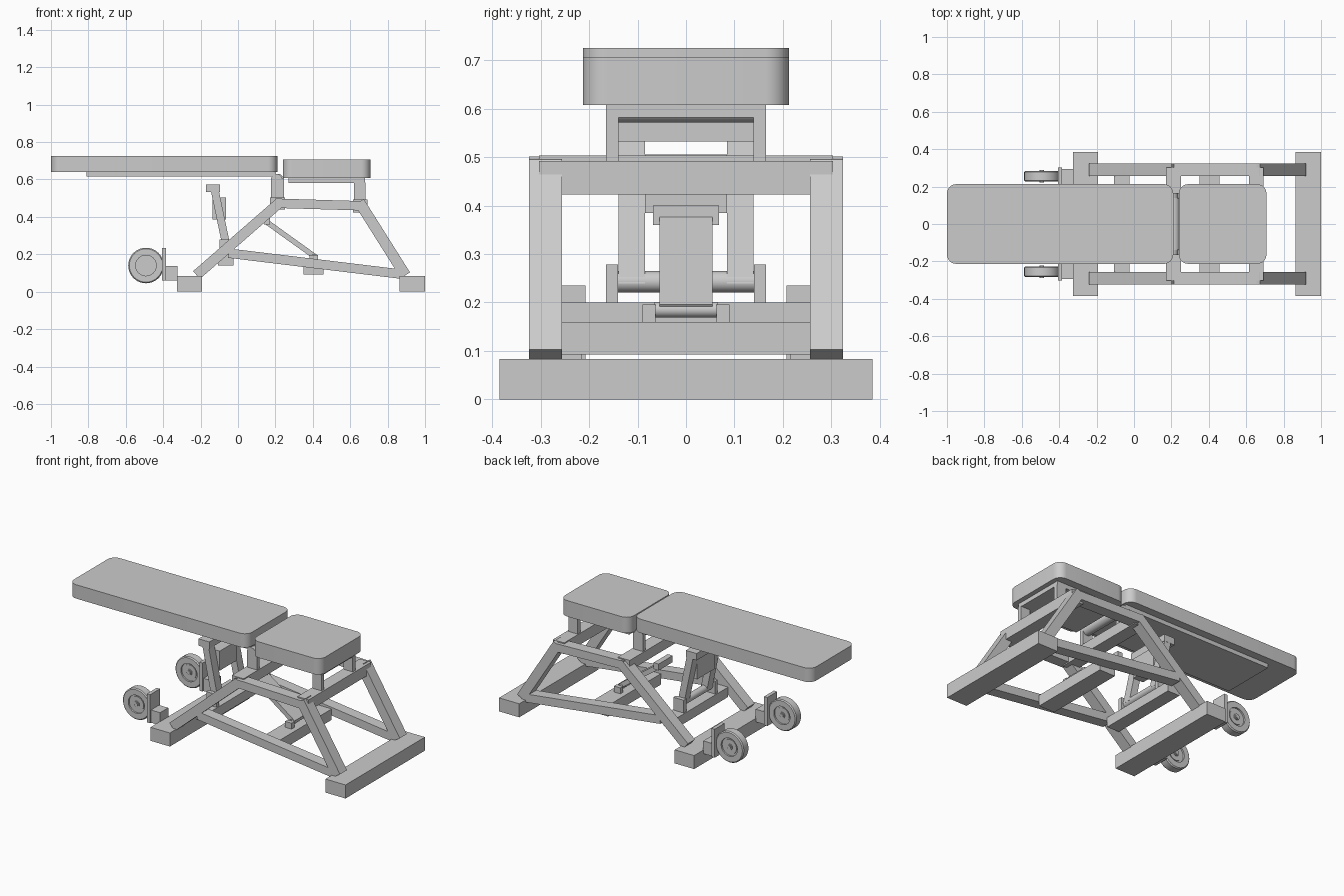
import bpy, bmesh
from math import atan2, hypot, pi, cos, sin
from mathutils import Matrix, Vector

if "Cube" in bpy.data.objects:
    bpy.data.objects.remove(bpy.data.objects["Cube"])


def finish(name, bm, smooth=False):
    bmesh.ops.recalc_face_normals(bm, faces=bm.faces)
    me = bpy.data.meshes.new(name)
    bm.to_mesh(me)
    bm.free()
    ob = bpy.data.objects.new(name, me)
    bpy.context.collection.objects.link(ob)
    if smooth:
        bpy.context.view_layer.objects.active = ob
        ob.select_set(True)
        bpy.ops.object.shade_smooth_by_angle()
        ob.select_set(False)
    return ob


def box(name, x, y, z, corner=0):
    """Box from ranges; corner rounds the upright edges."""
    bm = bmesh.new()
    bmesh.ops.create_cube(bm, size=1)
    for v in bm.verts:
        v.co = Vector([(r[0] + r[1]) / 2 + c * (r[1] - r[0]) for r, c in zip((x, y, z), v.co)])
    if corner:
        up = [e for e in bm.edges if abs(e.verts[0].co.z - e.verts[1].co.z) > 0.001]
        bmesh.ops.bevel(bm, geom=up, offset=corner, segments=8, profile=0.5, affect='EDGES')
    return finish(name, bm, corner > 0)


def beam(name, a, b, thick, y):
    """Bar in the xz plane from a to b, with a y range."""
    dx, dz = b[0] - a[0], b[1] - a[1]
    bm = bmesh.new()
    bmesh.ops.create_cube(bm, size=1)
    m = (Matrix.Translation(((a[0] + b[0]) / 2, (y[0] + y[1]) / 2, (a[1] + b[1]) / 2))
         @ Matrix.Rotation(-atan2(dz, dx), 4, 'Y')
         @ Matrix.Diagonal((hypot(dx, dz), y[1] - y[0], thick, 1)))
    bm.transform(m)
    return finish(name, bm)


def rod(name, x, z, r, y):
    bm = bmesh.new()
    bmesh.ops.create_cone(bm, cap_ends=True, segments=32, radius1=r, radius2=r, depth=y[1] - y[0])
    bm.transform(Matrix.Translation((x, (y[0] + y[1]) / 2, z)) @ Matrix.Rotation(pi / 2, 4, 'X'))
    return finish(name, bm, True)


def wheel(name, x, y, z, n=40):
    """Lathed wheel with a recessed disc and a raised hub."""
    half = [(0.018, 0.028), (0.018, 0.022), (0.045, 0.022), (0.045, 0.018), (0.055, 0.018),
            (0.055, 0.028), (0.089, 0.028), (0.095, 0.022)]
    prof = half + [(r, -w) for r, w in reversed(half)]
    bm = bmesh.new()
    rings = [[bm.verts.new((x + r * cos(2 * pi * i / n), y + w, z + r * sin(2 * pi * i / n)))
              for i in range(n)] for r, w in prof]
    for a, b in zip(rings, rings[1:]):
        for i in range(n):
            j = (i + 1) % n
            bm.faces.new((a[i], a[j], b[j], b[i]))
    bm.faces.new(rings[0])
    bm.faces.new(rings[-1])
    return finish(name, bm, True)


# pads and their boards
box('back_pad', (-1.0, 0.21), (-0.213, 0.213), (0.64, 0.725), 0.05)
box('back_board', (-0.81, 0.2), (-0.165, 0.165), (0.615, 0.64))
box('seat_pad', (0.24, 0.708), (-0.213, 0.213), (0.608, 0.706), 0.05)
box('seat_board', (0.27, 0.68), (-0.165, 0.165), (0.582, 0.608))

# floor feet
box('front_foot', (-0.325, -0.193), (-0.385, 0.385), (0, 0.083))
box('rear_foot', (0.863, 1.0), (-0.385, 0.385), (0, 0.083))

# cross members
box('hinge_crossbar', (0.17, 0.25), (-0.303, 0.303), (0.44, 0.503))
box('seat_crossbar', (0.615, 0.692), (-0.303, 0.303), (0.423, 0.492))
box('front_lower_crossbar', (-0.107, -0.025), (-0.256, 0.256), (0.14, 0.2))
box('rear_lower_crossbar', (0.35, 0.457), (-0.256, 0.256), (0.093, 0.16))

# pivots and the back support
rod('back_hinge_rod', 0.215, 0.6, 0.029, (-0.14, 0.14))
rod('support_pivot', -0.062, 0.243, 0.022, (-0.14, 0.14))
box('support_head', (-0.17, -0.097), (-0.14, 0.14), (0.532, 0.574))
box('support_plate', (-0.135, -0.065), (-0.085, 0.085), (0.385, 0.505))
beam('adjuster_strut', (0.15, 0.375), (0.415, 0.185), 0.028, (-0.055, 0.055))
box('adjuster_head', (0.138, 0.172), (-0.068, 0.068), (0.36, 0.4))
rod('adjuster_pivot', 0.405, 0.185, 0.016, (-0.065, 0.065))

for side, s in (('left', 1), ('right', -1)):
    def yr(a, b):
        return (min(a * s, b * s), max(a * s, b * s))
    rail = yr(0.256, 0.324)
    # side frame
    beam(side + '_front_leg', (-0.222, 0.089), (0.228, 0.481), 0.055, rail)
    beam(side + '_top_rail', (0.2, 0.473), (0.675, 0.459), 0.05, rail)
    beam(side + '_rear_leg', (0.648, 0.48), (0.895, 0.088), 0.058, rail)
    beam(side + '_lower_rail', (-0.05, 0.206), (0.89, 0.092), 0.05, rail)
    # brackets
    box(side + '_hinge_bracket', (0.177, 0.245), yr(0.139, 0.165), (0.495, 0.605))
    rod(side + '_hinge_bracket_top', 0.206, 0.601, 0.029, yr(0.139, 0.165))
    box(side + '_seat_bracket', (0.62, 0.682), yr(0.139, 0.165), (0.485, 0.585))
    box(side + '_support_bracket', (-0.1, -0.03), yr(0.14, 0.165), (0.19, 0.278))
    box(side + '_adjuster_bracket', (0.383, 0.427), yr(0.063, 0.09), (0.15, 0.196))
    beam(side + '_support_arm', (-0.06, 0.235), (-0.128, 0.56), 0.042, yr(0.085, 0.139))
    # transport wheel and mount
    box(side + '_wheel_block', (-0.388, -0.323), yr(0.215, 0.294), (0.06, 0.138))
    box(side + '_wheel_plate', (-0.407, -0.385), yr(0.207, 0.303), (0.06, 0.235))
    rod(side + '_wheel_axle', -0.492, 0.14, 0.012, yr(0.222, 0.288))
    wheel(side + '_wheel', -0.492, 0.255 * s, 0.14)
